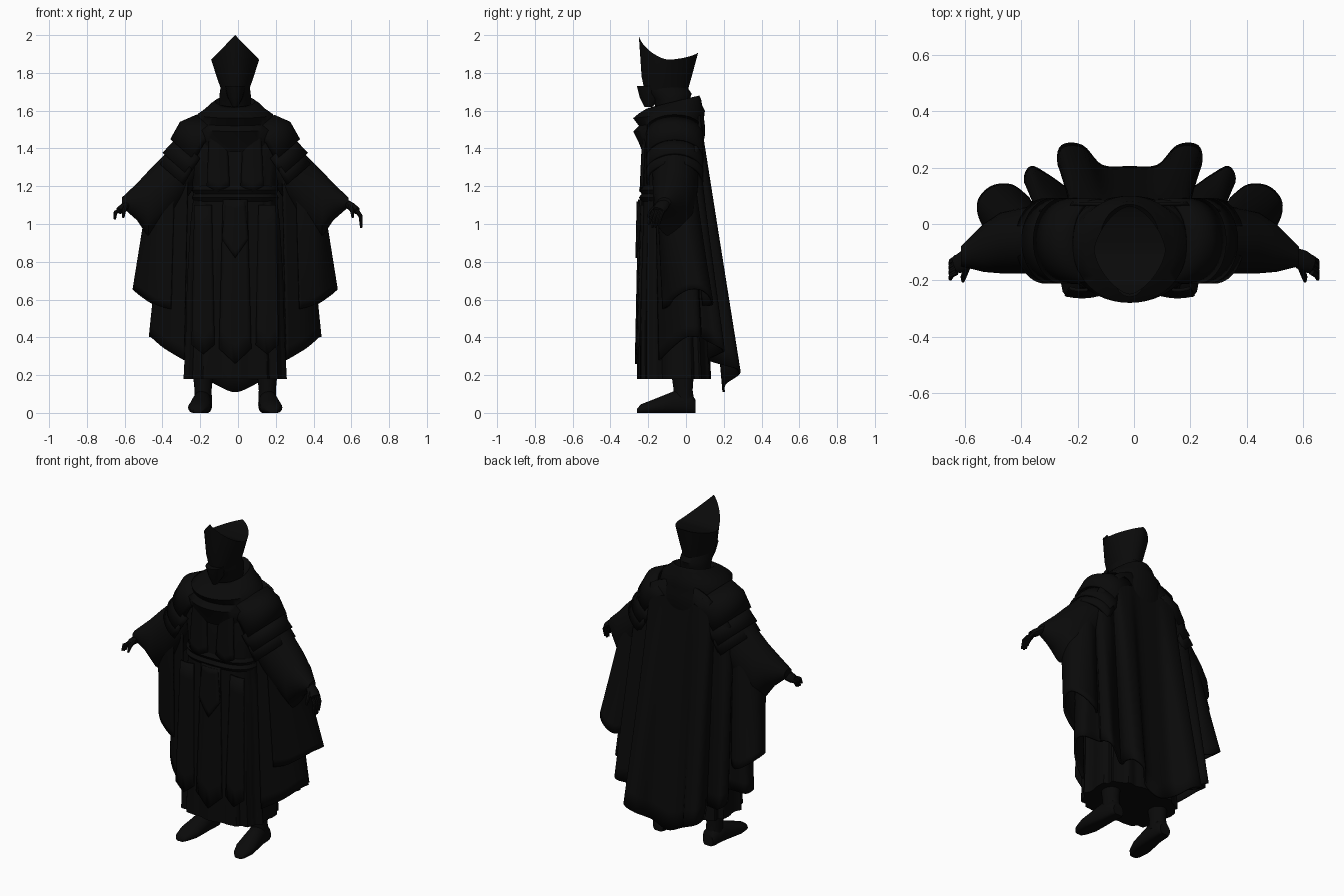
import bpy, bmesh
from math import sin, cos, pi, radians, copysign
from mathutils import Vector

cube = bpy.data.objects.get("Cube")
if cube:
    bpy.data.objects.remove(cube, do_unlink=True)

OFF = -0.015  # body sits slightly off the centre line

black = bpy.data.materials.new("black cloth")
black.use_nodes = True
shade = (0.003, 0.003, 0.003, 1)
black.diffuse_color = shade
bsdf = next(n for n in black.node_tree.nodes if n.type == 'BSDF_PRINCIPLED')
bsdf.inputs["Base Color"].default_value = shade


def finish(name, bm, thick, angle):
    bmesh.ops.recalc_face_normals(bm, faces=bm.faces)
    mesh = bpy.data.meshes.new(name)
    bm.to_mesh(mesh)
    bm.free()
    mesh.materials.append(black)
    ob = bpy.data.objects.new(name, mesh)
    bpy.context.collection.objects.link(ob)
    bpy.ops.object.select_all(action='DESELECT')
    ob.select_set(True)
    bpy.context.view_layer.objects.active = ob
    bpy.ops.object.shade_smooth_by_angle(angle=radians(angle))
    if thick:
        mod = ob.modifiers.new("thickness", 'SOLIDIFY')
        mod.thickness = thick
        mod.offset = 0


def loft(name, rings, closed=True, caps=True, thick=0, angle=40, saddle=False):
    """Skin a list of equally long point rows."""
    bm = bmesh.new()
    rows = [[bm.verts.new(p) for p in r] for r in rings]
    n = len(rows[0])
    for a, b in zip(rows, rows[1:]):
        for i in range(n if closed else n - 1):
            j = (i + 1) % n
            bm.faces.new((a[i], a[j], b[j], b[i]))
    if closed and caps:
        bm.faces.new(rows[0])
        if not saddle:
            bm.faces.new(rows[-1])
    if saddle:  # close the top with strips running side to side
        t = rows[-1]
        for i in range(n // 2):
            quad = [t[i], t[i + 1], t[n - i - 1], t[(n - i) % n]]
            bm.faces.new(list(dict.fromkeys(quad)))
    finish(name, bm, thick, angle)


def spow(v, k):
    return copysign(abs(v) ** k, v)


def ring(hw, yf, yb, zf, zb=None, k=1.0, fold=0, cx=OFF, n=96):
    """Horizontal rounded section, starting at the front centre."""
    zb = zf if zb is None else zb
    out = []
    for i in range(n):
        a = 2 * pi * i / n
        f = 1 + fold * (cos(14 * a) + 0.6 * cos(23 * a))
        t = -spow(cos(a), k) * f
        out.append(Vector((cx + hw * spow(sin(a), k) * f,
                           (yf + yb) / 2 + (yb - yf) / 2 * t,
                           (zf + zb) / 2 + (zb - zf) / 2 * -cos(a))))
    return out


def smooth_path(pts, steps):
    """Catmull-Rom curve through the points."""
    out = []
    for i in range(len(pts) - 1):
        p0, p1 = pts[max(i - 1, 0)], pts[i]
        p2, p3 = pts[i + 1], pts[min(i + 2, len(pts) - 1)]
        for s in range(steps):
            t = s / steps
            out.append(p1 + (p2 - p0) * t / 2 + (p0 * 2 - p1 * 5 + p2 * 4 - p3) * t * t / 2
                       + (p1 * 3 - p0 - p2 * 3 + p3) * t ** 3 / 2)
    return out + [pts[-1]]


def sheet(name, top, hem):
    """Hanging cloth between a top line and a rippled hem."""
    a, b = smooth_path(top, 5), smooth_path(hem, 5)
    loft(name, [[p.lerp(q, v / 14) for p, q in zip(a, b)] for v in range(15)],
         closed=False, thick=.012, angle=60)


def tube(name, pts, radii, flat=1.0, n=12):
    """Tapered limb along a short path."""
    rings = []
    for i, p in enumerate(pts):
        d = (pts[min(i + 1, len(pts) - 1)] - pts[max(i - 1, 0)]).normalized()
        u = d.cross(Vector((0, 1, 0))).normalized()
        w = d.cross(u)
        rings.append([p + u * cos(2 * pi * j / n) * radii[i] * flat
                      + w * sin(2 * pi * j / n) * radii[i] for j in range(n)])
    loft(name, rings)


# Robe with folds growing towards the hem
robe = [(.265, -.25, .13, .18, .03), (.255, -.25, .12, .4, .028), (.25, -.245, .1, .7, .022),
        (.235, -.235, .08, 1.0, .014), (.22, -.23, .07, 1.15, .01), (.23, -.225, .07, 1.25, .006),
        (.25, -.22, .08, 1.4, 0), (.21, -.2, .08, 1.52, 0), (.1, -.16, .05, 1.6, 0)]
loft("robe", [ring(h, f, b, z, k=.68, fold=w) for h, f, b, z, w in robe])

# Belt bands
for z in (1.14, 1.18):
    loft("belt_band", [ring(.22, -.235, .07, z - .02, k=.7), ring(.23, -.25, .08, z, k=.7),
                       ring(.22, -.235, .07, z + .02, k=.7)], caps=False)


def panel(name, cx, half, top, bottom, tip, y_top, y_bottom):
    """Hanging cloth strip with a pointed end."""
    rows = []
    for r in range(9):
        t = r / 8
        row = []
        for c in range(-4, 5):
            s = c / 4
            z = top + (bottom - tip * (1 - abs(s)) - top) * t
            row.append((cx + s * half * (.75 + .25 * t),
                        y_top + (y_bottom - y_top) * t + .008 * s * s, z))
        rows.append(row)
    loft(name, rows, closed=False, thick=.012)


panel("tabard", OFF, .085, 1.13, .34, .08, -.247, -.265)
panel("tabard_point", OFF, .07, 1.12, .92, .1, -.255, -.262)
for s in (-1, 1):
    panel("stole", OFF + s * .17, .06, 1.1, .36, .05, -.235, -.258)
    panel("chest_lapel", OFF + s * .09, .06, 1.5, 1.2, .03, -.225, -.24)

# Long back cloak, wrapping forward under the arms
shoulder = [(0, .07, 1.58), (.07, .07, 1.58), (.12, .07, 1.57), (.17, .07, 1.55), (.2, .07, 1.53),
            (.22, .05, 1.5), (.26, .06, 1.46), (.3, .05, 1.42), (.32, .04, 1.38), (.33, .03, 1.34),
            (.36, .02, 1.25), (.37, -.05, 1.2), (.35, -.1, 1.2), (.25, -.16, 1.28)]
hem = [(0, .2, .11), (.1, .205, .15), (.17, .275, .2), (.24, .275, .23), (.25, .21, .25),
       (.21, .12, .28), (.29, .17, .31), (.35, .2, .33), (.37, .15, .36),
       (.33, .08, .4), (.44, .07, .4), (.44, 0, .4), (.37, -.08, .34), (.27, -.14, .28)]


def placed(pts, s=1):
    return [Vector((s * x + OFF, y, z)) for x, y, z in pts]


def both_sides(pts):
    return placed(pts[:0:-1], -1) + placed(pts)


sheet("cloak", both_sides(shoulder), both_sides(hem))

# Cowl of stacked folds around the neck
cowl = [(.24, -.23, .09, 1.38, 1.42), (.235, -.25, .1, 1.43, 1.47), (.225, -.28, .1, 1.49, 1.52),
        (.21, -.25, .095, 1.52, 1.56), (.2, -.28, .1, 1.56, 1.6), (.16, -.25, .085, 1.585, 1.63),
        (.13, -.21, .08, 1.61, 1.66), (.105, -.18, .07, 1.62, 1.68), (.08, -.15, .03, 1.6, 1.64)]
loft("cowl", [ring(*c, n=48) for c in cowl], angle=60)

# Head, neck and face guard
head = [(.075, -.15, .01, 1.56), (.085, -.17, .02, 1.66), (.082, -.2, .03, 1.69),
        (.078, -.21, .01, 1.72), (.07, -.2, 0, 1.77)]
loft("head", [ring(*h, n=32) for h in head])
loft("face_guard", [ring(.015, -.22, -.18, 1.62, n=16), ring(.04, -.245, -.12, 1.67, n=16),
                    ring(.055, -.26, -.12, 1.73, n=16)], angle=30)

# Tall split hat: pointed front and back, dipping at the sides
hat = [ring(.074, -.22, .01, 1.71, n=48), ring(.098, -.235, .03, 1.78, k=1.1, n=48)]
rim = ring(.127, -.25, .065, 1.87, k=1.3, n=48)
for p in rim:
    peak = .13 if p.y < -.0925 else .04
    p.z += peak * (1 - abs(p.x - OFF) / .127)
loft("hat", hat + [rim], saddle=True, angle=35)

# Outer drape hanging from each forearm
drape_top = [(.33, .03, 1.3), (.38, .04, 1.24), (.43, .02, 1.18), (.46, -.02, 1.13),
             (.46, -.07, 1.1), (.44, -.12, 1.1), (.39, -.15, 1.14), (.32, -.15, 1.2)]
drape_hem = [(.36, .09, .57), (.42, .135, .57), (.49, .13, .61), (.535, .08, .65),
             (.525, .01, .65), (.47, -.06, .61), (.41, -.09, .57), (.34, -.12, .55)]

for s in (-1, 1):
    side = "left" if s > 0 else "right"
    sheet(side + "_drape", placed(drape_top, s), placed(drape_hem, s))

    # Wide sleeve, as upright sections running outwards
    sleeve = [(.18, 1.25, 1.53, -.17, .07), (.28, 1.1, 1.45, -.18, .07), (.37, 1.0, 1.37, -.175, .06),
              (.46, .93, 1.28, -.175, .04), (.52, 1.02, 1.215, -.17, 0), (.6, 1.09, 1.14, -.15, -.08)]
    rings = []
    for x, lo, hi, yf, yb in sleeve:
        rings.append([(s * x + OFF, (yf + yb) / 2 + (yb - yf) / 2 * cos(a),
                       (lo + hi) / 2 + (hi - lo) / 2 * sin(a))
                      for a in (2 * pi * i / 32 for i in range(32))])
    loft(side + "_sleeve", rings)

    # Overlapping shoulder plates
    plates = [[(.12, 1.5, .11), (.19, 1.45, .13), (.24, 1.36, .13)],
              [(.21, 1.37, .125), (.275, 1.28, .14)], [(.25, 1.31, .12), (.3, 1.23, .135)]]
    for plate in plates:
        rows = []
        for x, z, r in plate:
            arc = [radians(-105 + 210 * i / 20) for i in range(21)]
            rows.append([(s * (x + .75 * r * cos(a)) + OFF, -.06 + .145 * sin(a),
                          z + .66 * r * cos(a)) for a in arc])
        loft(side + "_shoulder_plate", rows, closed=False, thick=.014)

    # Hand: palm, four fingers, thumb
    reach = -.1 if s > 0 else -.05
    wrist = Vector((s * .56, -.11, 1.12))
    knuckle = Vector((s * .63, -.145, 1.07))
    tube(side + "_palm", [wrist, wrist.lerp(knuckle, .6), knuckle], [.03, .038, .032], flat=.6)
    for f in range(4):
        base = knuckle + Vector((0, (f - 1.5) * .017, 0))
        tip = base + Vector((s * .022, -.025, reach * (.75 if f in (0, 3) else .9)))
        mid = base.lerp(tip, .5) + Vector((s * .008, 0, .012))
        tube(side + "_finger", [base, mid, tip], [.011, .01, .006], n=8)
    thumb = wrist.lerp(knuckle, .5) + Vector((0, -.03, 0))
    tube(side + "_thumb", [thumb, thumb + Vector((s * .01, -.03, -.03)),
                           thumb + Vector((s * .012, -.045, -.06))], [.013, .011, .006], n=8)

    # Leg and boot, toes turned slightly out
    cx = s * .17 + OFF
    shaft = [(.048, -.07, .045, .05), (.045, -.065, .035, .12), (.052, -.075, .04, .19),
             (.06, -.09, .04, .4)]
    loft(side + "_leg", [ring(*r, cx=cx, n=24) for r in shaft])
    boot = [(-.26, .025, .02), (-.24, .042, .045), (-.18, .06, .068), (-.1, .055, .1),
            (-.05, .05, .12), (.03, .048, .1), (.05, .035, .07)]
    rings = []
    for y, w, h in boot:
        lean = cx + s * .022 * max(0, -y) / .2
        rings.append([(lean + w * cos(a), y, max(0, h * .42 + h * .58 * sin(a)))
                      for a in (2 * pi * i / 20 for i in range(20))])
    loft(side + "_boot", rings)
